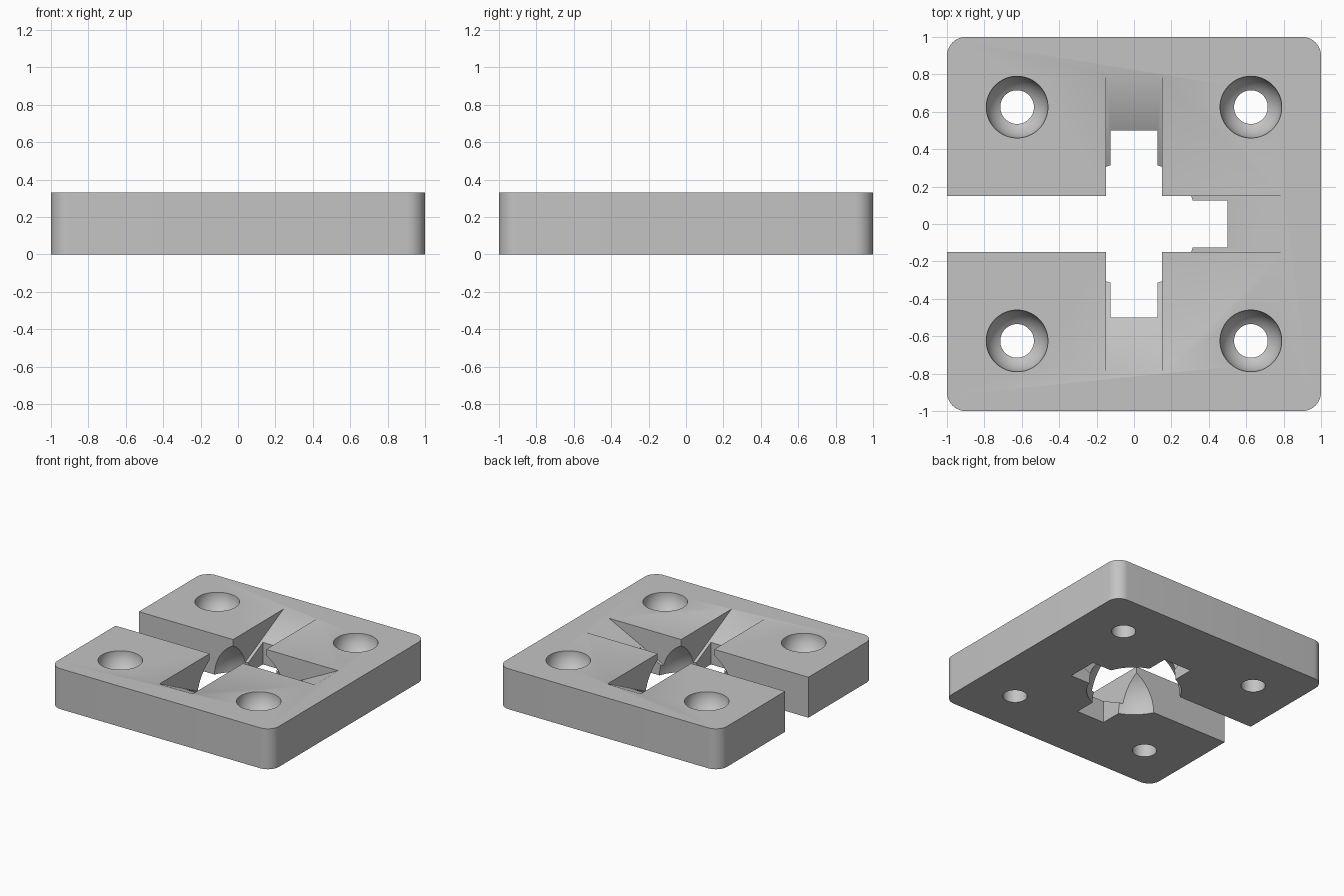
import bpy, bmesh, math
from mathutils import Matrix, Vector

if "Cube" in bpy.data.objects:
    bpy.data.objects.remove(bpy.data.objects["Cube"], do_unlink=True)

H = 0.33       # plate thickness
SLOT = 0.15    # half width of the slots
BALL = 0.35    # radius of the dome cavity
HEAD, BORE = 0.165, 0.09   # screw seat and bore radii

grey = bpy.data.materials.new("plain grey")
grey.use_nodes = True
colour = (0.55, 0.55, 0.55, 1)
grey.diffuse_color = colour
grey.node_tree.nodes["Principled BSDF"].inputs["Base Color"].default_value = colour


def make_object(name, bm):
    bmesh.ops.recalc_face_normals(bm, faces=bm.faces)
    mesh = bpy.data.meshes.new(name)
    bm.to_mesh(mesh)
    bm.free()
    mesh.materials.append(grey)
    obj = bpy.data.objects.new(name, mesh)
    bpy.context.collection.objects.link(obj)
    return obj


def box(name, low, high):
    bm = bmesh.new()
    low, high = Vector(low), Vector(high)
    bmesh.ops.create_cube(bm, size=1)
    bmesh.ops.scale(bm, vec=high - low, verts=bm.verts)
    bmesh.ops.translate(bm, vec=(low + high) / 2, verts=bm.verts)
    return make_object(name, bm)


def lathe(name, profile, centre=(0, 0), steps=64):
    """Revolve (radius, height) points around a vertical axis."""
    bm = bmesh.new()
    verts = [bm.verts.new((r, 0, z)) for r, z in profile]
    edges = [bm.edges.new(pair) for pair in zip(verts, verts[1:])]
    bmesh.ops.spin(bm, geom=verts + edges, cent=(0, 0, 0), axis=(0, 0, 1),
                   angle=math.tau, steps=steps, use_duplicate=False)
    bmesh.ops.remove_doubles(bm, verts=bm.verts, dist=0.0001)
    bmesh.ops.translate(bm, vec=(*centre, 0), verts=bm.verts)
    return make_object(name, bm)


def ramp(name, angle):
    """Wedge rising outwards to the top face along one arm."""
    bm = bmesh.new()
    side = [(0, H / 2 - 0.235), (0.9, H + 0.05), (0, H + 0.05)]
    face = bm.faces.new([bm.verts.new((a, -SLOT, z)) for a, z in side])
    new = bmesh.ops.extrude_face_region(bm, geom=[face])["geom"]
    bmesh.ops.translate(bm, vec=(0, 2 * SLOT, 0),
                        verts=[v for v in new if isinstance(v, bmesh.types.BMVert)])
    bm.transform(Matrix.Rotation(angle, 4, "Z"))
    return make_object(name, bm)


def arc(radius, start, end, base, count):
    return [(radius * math.cos(t), base + radius * math.sin(t))
            for t in (start + (end - start) * i / count for i in range(count + 1))]


# Plate with rounded vertical corners
plate = box("mounting_plate", (-1, -1, 0), (1, 1, H))
bm = bmesh.new()
bm.from_mesh(plate.data)
upright = [e for e in bm.edges if abs(e.verts[0].co.z - e.verts[1].co.z) > 0.1]
bmesh.ops.bevel(bm, geom=upright, offset=0.1, segments=10, profile=0.5, affect="EDGES")
bm.to_mesh(plate.data)
bm.free()

# Open slot and central dome cavity
cutters = [box("slot_cutter", (-1.2, -SLOT, -0.1), (SLOT, SLOT, H + 0.1))]
dome = [(0, -0.1), (BALL, -0.1)] + arc(BALL, 0, math.pi / 2, 0, 20)
dome[-1] = (0, BALL)
cutters.append(lathe("dome_cutter", dome, steps=96))

# Three ramped arms, each with a narrower through pocket
for angle in (0, math.pi / 2, -math.pi / 2):
    cutters.append(ramp("ramp_cutter", angle))
    pocket = box("pocket_cutter", (0, -0.125, -0.1), (0.5, 0.125, H + 0.1))
    pocket.data.transform(Matrix.Rotation(angle, 4, "Z"))
    cutters.append(pocket)

# Screw holes with bowl-shaped seats
bowl = arc(HEAD, -math.acos(BORE / HEAD), 0, H, 10)
hole = [(0, -0.1), (BORE, -0.1)] + bowl + [(HEAD, H + 0.1), (0, H + 0.1)]
for sx in (-1, 1):
    for sy in (-1, 1):
        cutters.append(lathe("hole_cutter", hole, (0.625 * sx, 0.625 * sy)))

# Cut everything out of the plate
bpy.context.view_layer.objects.active = plate
for cutter in cutters:
    cutter.hide_render = True
    mod = plate.modifiers.new("cut", "BOOLEAN")
    mod.operation = "DIFFERENCE"
    mod.solver = "EXACT"
    mod.object = cutter
    bpy.ops.object.modifier_apply(modifier=mod.name)
    bpy.data.objects.remove(cutter, do_unlink=True)

bpy.ops.object.select_all(action="DESELECT")
plate.select_set(True)
bpy.ops.object.shade_smooth_by_angle(angle=math.radians(30))
